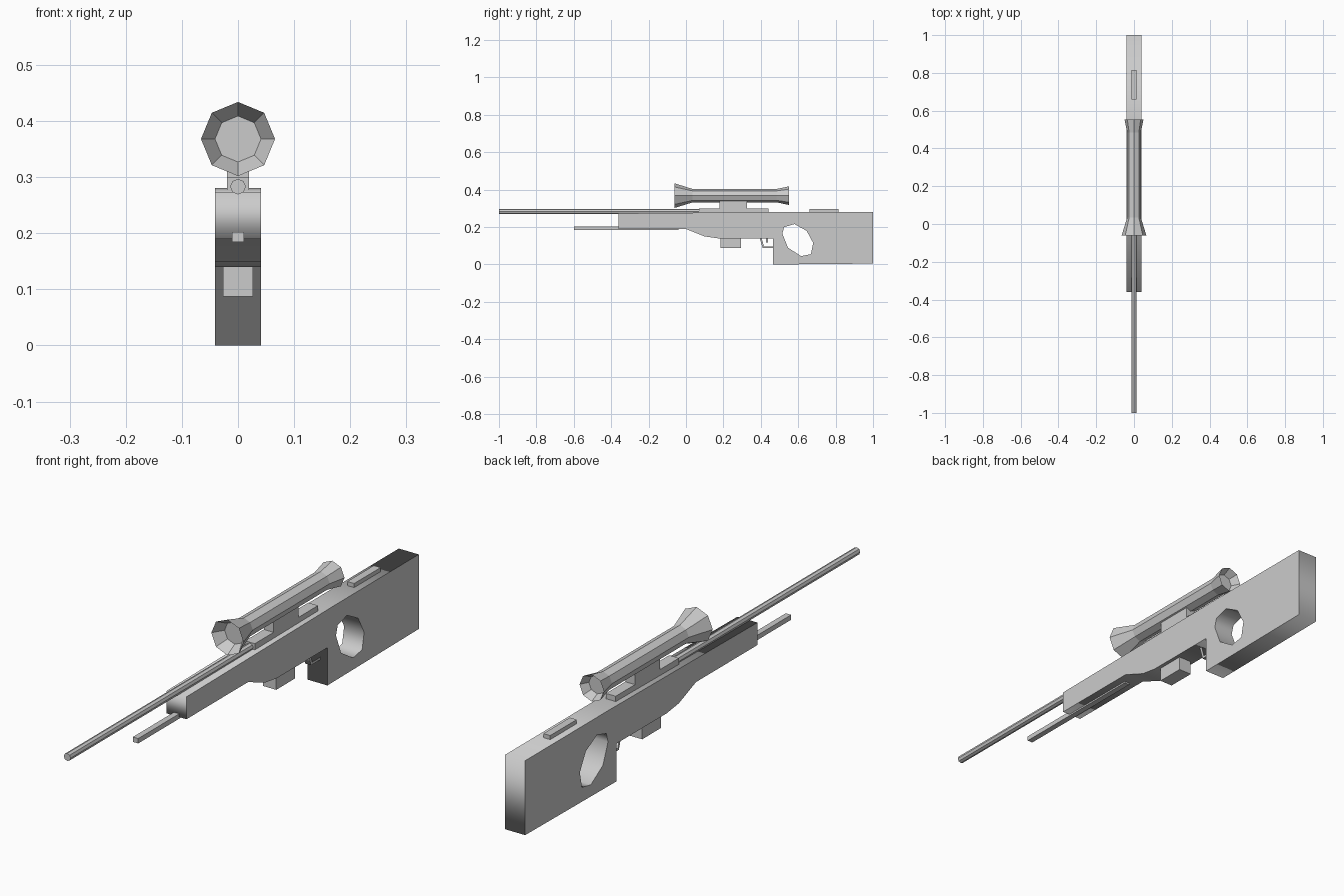
import bpy, bmesh
from math import pi, sin, cos

if "Cube" in bpy.data.objects:
    bpy.data.objects.remove(bpy.data.objects["Cube"])


def plate(name, half_width, *outlines):
    """Extrude (y, z) outlines along x; outlines after the first cut holes."""
    curve = bpy.data.curves.new(name, 'CURVE')
    curve.dimensions = '2D'
    curve.fill_mode = 'BOTH'
    curve.extrude = half_width
    for pts in outlines:
        spline = curve.splines.new('POLY')
        spline.points.add(len(pts) - 1)
        for p, (y, z) in zip(spline.points, pts):
            p.co = (y, z, 0, 1)
        spline.use_cyclic_u = True
    obj = bpy.data.objects.new(name, curve)
    obj.rotation_euler = (pi / 2, 0, pi / 2)
    bpy.context.collection.objects.link(obj)
    bpy.ops.object.select_all(action='DESELECT')
    obj.select_set(True)
    bpy.context.view_layer.objects.active = obj
    bpy.ops.object.convert(target='MESH')
    return obj


def box(name, half_width, y0, y1, z0, z1):
    bpy.ops.mesh.primitive_cube_add(size=1, location=(0, (y0 + y1) / 2, (z0 + z1) / 2))
    obj = bpy.context.object
    obj.name = name
    obj.scale = (2 * half_width, y1 - y0, z1 - z0)
    return obj


def lathe(name, z, rings, sides=8):
    """Octagonal solid along y from (y, radius) rings, capped at both ends."""
    bm = bmesh.new()
    loops = [[bm.verts.new((r * cos(2 * pi * i / sides), y, z + r * sin(2 * pi * i / sides)))
              for i in range(sides)] for y, r in rings]
    for a, b in zip(loops, loops[1:]):
        for i in range(sides):
            j = (i + 1) % sides
            bm.faces.new((a[i], a[j], b[j], b[i]))
    bm.faces.new(loops[0])
    bm.faces.new(loops[-1])
    bmesh.ops.recalc_face_normals(bm, faces=bm.faces)
    mesh = bpy.data.meshes.new(name)
    bm.to_mesh(mesh)
    bm.free()
    obj = bpy.data.objects.new(name, mesh)
    bpy.context.collection.objects.link(obj)
    return obj


# Stock with thumb hole
plate("stock", 0.041,
      [(-0.36, 0.19), (0.0, 0.19), (0.1, 0.15), (0.17, 0.14), (0.465, 0.14),
       (0.465, 0.0), (1.0, 0.005), (1.0, 0.281), (0.51, 0.281), (-0.36, 0.273)],
      [(0.515, 0.165), (0.525, 0.2), (0.58, 0.216), (0.645, 0.18),
       (0.68, 0.115), (0.668, 0.055), (0.615, 0.045), (0.545, 0.09)])

# Barrel, receiver and fore rail
lathe("barrel", 0.283, [(-1.0, 0.014), (0.1, 0.014)])
box("receiver", 0.02, 0.07, 0.44, 0.26, 0.3)
box("fore_rail", 0.011, -0.6, -0.04, 0.184, 0.202)

# Scope with recessed lenses, on its mount
box("scope_mount", 0.02, 0.18, 0.327, 0.295, 0.345)
lathe("scope", 0.368,
      [(-0.02, 0.041), (-0.062, 0.066), (0.035, 0.036),
       (0.485, 0.036), (0.552, 0.05), (0.52, 0.034)])

# Cheek rest and magazine
box("cheek_rest", 0.014, 0.66, 0.815, 0.275, 0.296)
box("magazine", 0.027, 0.185, 0.295, 0.087, 0.145)

# Trigger and its guard
plate("trigger_guard", 0.012,
      [(0.393, 0.145), (0.41, 0.088), (0.47, 0.088), (0.47, 0.097),
       (0.417, 0.097), (0.403, 0.145)])
box("trigger", 0.006, 0.428, 0.438, 0.118, 0.145)
